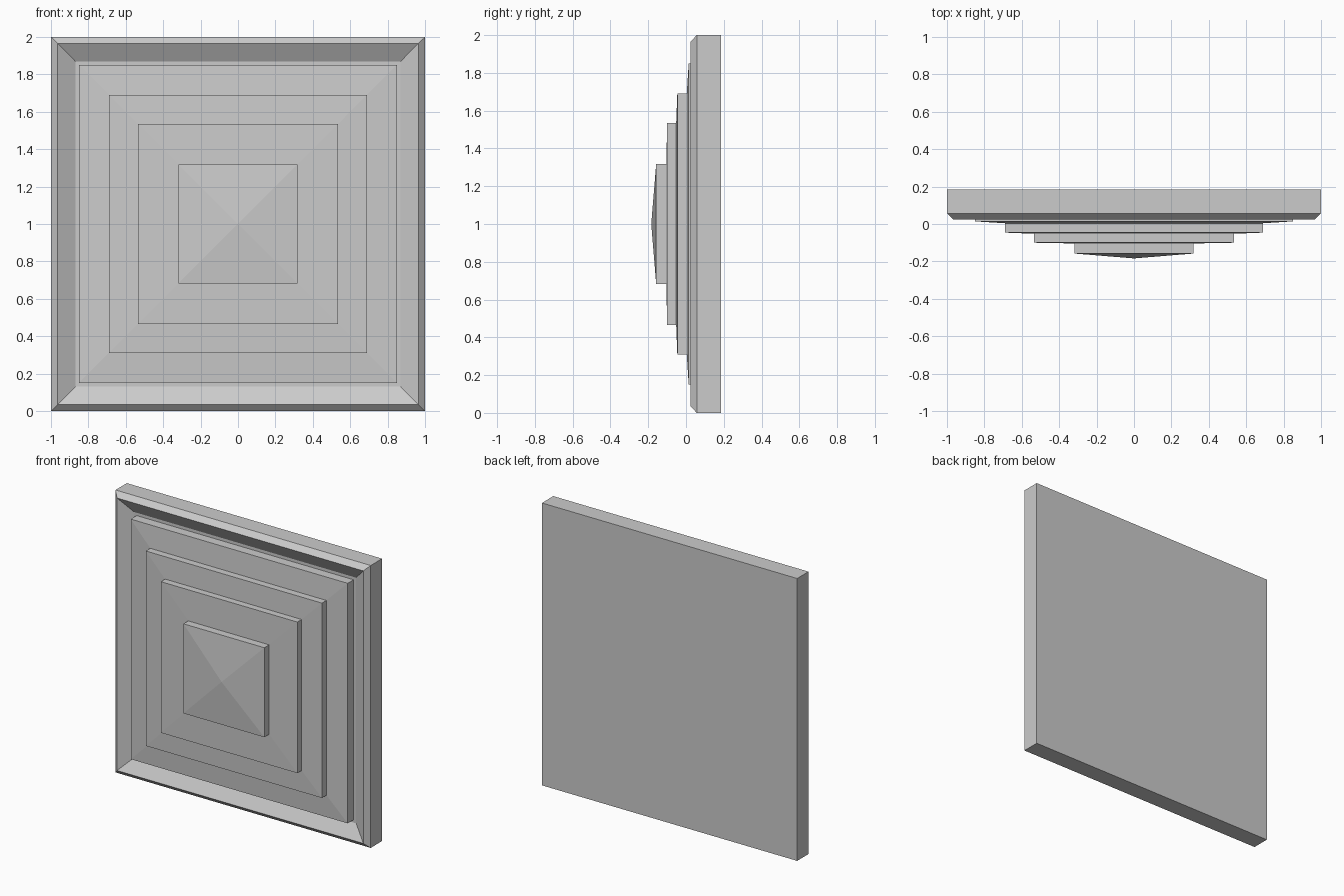
import bpy, bmesh

if "Cube" in bpy.data.objects:
    bpy.data.objects.remove(bpy.data.objects["Cube"])

grey = bpy.data.materials.new("light grey")
grey.diffuse_color = (0.6, 0.6, 0.6, 1)
grey.use_nodes = True
grey.node_tree.nodes["Principled BSDF"].inputs["Base Color"].default_value = grey.diffuse_color


def square_loft(name, profile, cap_start=False, apex=None):
    """Skin concentric squares given as (half size, y); optional back cap and front apex."""
    bm = bmesh.new()
    rings = [[bm.verts.new((sx * h, y, 1 + sz * h))
              for sx, sz in ((-1, -1), (1, -1), (1, 1), (-1, 1))]
             for h, y in profile]
    for a, b in zip(rings, rings[1:]):
        for i in range(4):
            j = (i + 1) % 4
            bm.faces.new((a[i], a[j], b[j], b[i]))
    if cap_start:
        bm.faces.new(rings[0][::-1])
    if apex is not None:
        tip = bm.verts.new((0, apex, 1))
        for i in range(4):
            bm.faces.new((rings[-1][i], rings[-1][(i + 1) % 4], tip))
    mesh = bpy.data.meshes.new(name)
    bm.to_mesh(mesh)
    bm.free()
    mesh.materials.append(grey)
    obj = bpy.data.objects.new(name, mesh)
    bpy.context.collection.objects.link(obj)
    return obj


# Outer frame: flat back, bevelled rim, inward slope and recessed floor
square_loft("frame", [(1.0, 0.184), (1.0, 0.057), (0.965, 0.024),
                      (0.87, 0.08), (0.85, 0.08)], cap_start=True)

# Stepped louvres, each a short wall and a gently sloped face
square_loft("outer_louvre", [(0.85, 0.08), (0.85, 0.014), (0.69, 0.004)])
square_loft("middle_louvre", [(0.69, 0.004), (0.69, -0.046), (0.535, -0.052)])
square_loft("inner_louvre", [(0.535, -0.052), (0.535, -0.10), (0.317, -0.104)])

# Centre plate with a shallow pyramid face
square_loft("centre_plate", [(0.317, -0.104), (0.317, -0.158)], apex=-0.184)
